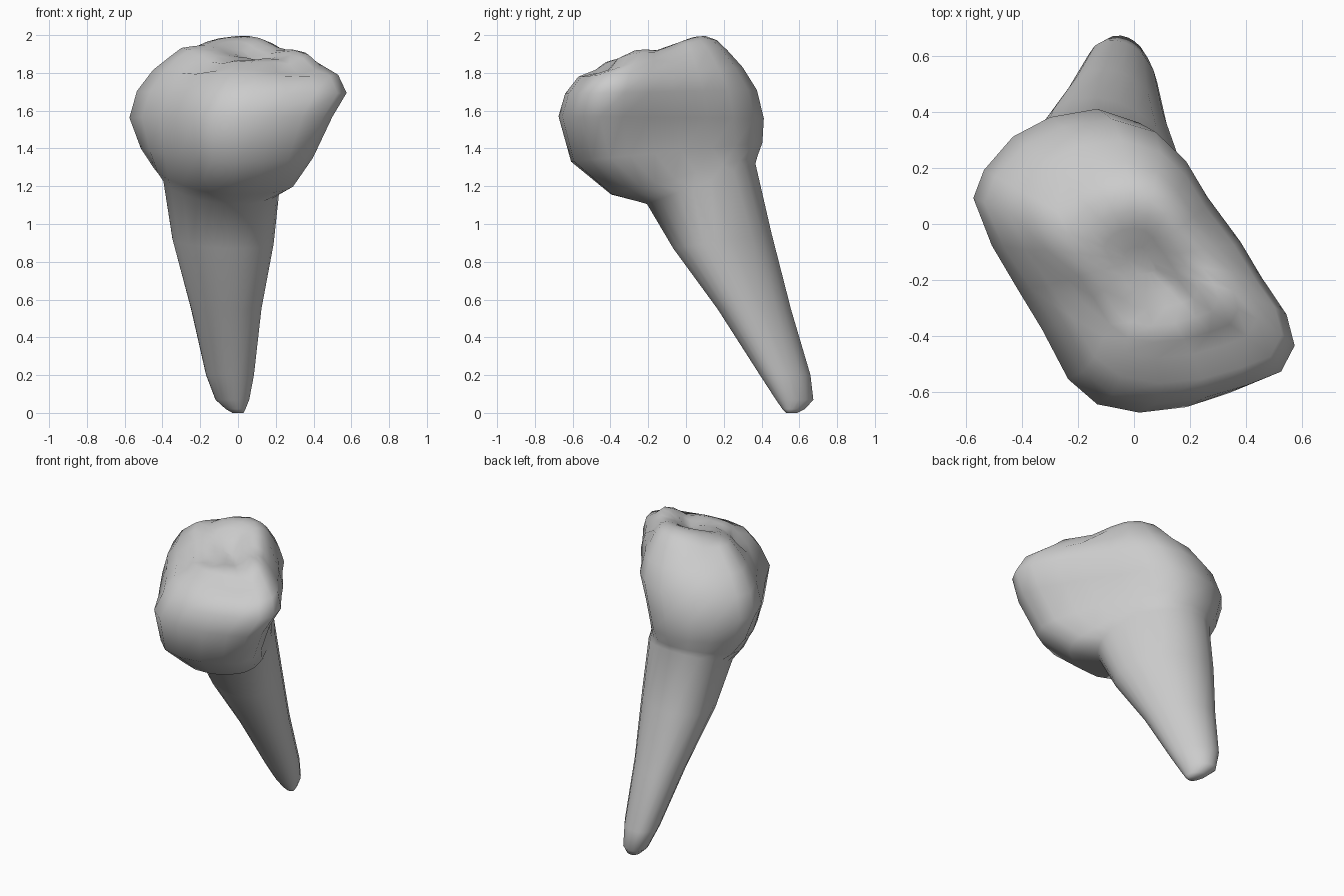
import bpy, bmesh, math

if "Cube" in bpy.data.objects:
    bpy.data.objects.remove(bpy.data.objects["Cube"])


def loft(name, rings):
    """Skin a stack of closed rings and cap both ends."""
    bm = bmesh.new()
    loops = [[bm.verts.new(p) for p in r] for r in rings]
    n = len(loops[0])
    for a, b in zip(loops, loops[1:]):
        for i in range(n):
            j = (i + 1) % n
            bm.faces.new((a[i], a[j], b[j], b[i]))
    bm.faces.new(loops[0][::-1])
    bm.faces.new(loops[-1])
    bmesh.ops.recalc_face_normals(bm, faces=bm.faces)
    me = bpy.data.meshes.new(name)
    bm.to_mesh(me)
    bm.free()
    ob = bpy.data.objects.new(name, me)
    bpy.context.collection.objects.link(ob)
    bpy.ops.object.select_all(action='DESELECT')
    ob.select_set(True)
    bpy.context.view_layer.objects.active = ob
    bpy.ops.object.shade_smooth_by_angle(angle=math.radians(70))
    return ob


# Crown outline seen from above (skewed rounded rectangle), scaled to -1..1
OUT = [(-.57, .10), (-.50, -.07), (-.40, -.23), (-.31, -.37), (-.21, -.55),
       (-.10, -.64), (.06, -.67), (.24, -.65), (.40, -.60), (.52, -.55),
       (.57, -.45), (.54, -.33), (.45, -.19), (.37, -.05), (.25, .12),
       (.17, .26), (.06, .37), (-.10, .42), (-.28, .39), (-.42, .32), (-.53, .20)]
BOXY = [(x / .57, (y + .125) / .545) for x, y in OUT]

# Matching skewed oval for the root
SKEW = .3
OVAL = []
for x, y in BOXY:
    t = math.atan2((y + x * math.sin(SKEW)) / math.cos(SKEW), x)
    OVAL.append((math.cos(t), math.sin(t - SKEW)))


def ring(x0, x1, y0, y1, z_front, z_back, boxy=1.0):
    """Ring fitted to a bounding box, tilted front to back."""
    pts = []
    for (a, b), (c, d) in zip(OVAL, BOXY):
        u, v = a + (c - a) * boxy, b + (d - b) * boxy
        pts.append(((x0 + x1 + u * (x1 - x0)) / 2, (y0 + y1 + v * (y1 - y0)) / 2,
                    (z_front + z_back + v * (z_back - z_front)) / 2))
    return pts


# Chewing surface: four cusps, a central pit and a diagonal groove
CUSPS = [(.02, .05, 2.0), (.29, -.21, 1.925), (0, -.43, 1.875), (-.27, 0, 1.945)]


def chew_height(x, y):
    z = max(p - 1.0 * ((x - a) ** 2 + (y - b) ** 2) for a, b, p in CUSPS)
    z -= .07 * math.exp(-((x - .02) ** 2 + (y + .13) ** 2) / .015)
    if x > 0:
        z -= .035 * math.exp(-((x + y + .1) ** 2) / .006) * min(1, x / .1)
    return z


rings = [ring(*r) for r in [
    # Root, from the tip up to the neck
    (-.03, .03, .53, .59, 0, 0, 0),
    (-.065, .04, .51, .63, .02, .02, 0),
    (-.12, .06, .475, .675, .07, .07, 0),
    (-.17, .085, .39, .66, .2, .2, 0),
    (-.25, .125, .165, .557, .55, .55, 0),
    (-.35, .19, -.07, .455, .87, .95, 0),
    (-.40, .22, -.21, .37, 1.105, 1.32, 0),
    # Crown, from the neck up to the shoulder
    (-.45, .30, -.40, .38, 1.155, 1.36, .5),
    (-.515, .40, -.61, .405, 1.33, 1.43, .85),
    (-.575, .50, -.675, .412, 1.57, 1.56, 1),
    (-.535, .575, -.64, .375, 1.69, 1.71, 1),
    (-.45, .53, -.57, .30, 1.78, 1.83, 1)]]
rim = ring(-.36, .44, -.48, .22, 0, 0)
for s, drop in ((1, .05), (.84, .012), (.67, 0), (.5, 0), (.33, 0), (.14, 0)):
    top = []
    for x, y, _ in rim:
        x, y = .02 + (x - .02) * s, -.13 + (y + .13) * s
        top.append((x, y, chew_height(x, y) - drop))
    rings.append(top)
loft("tooth", rings)
